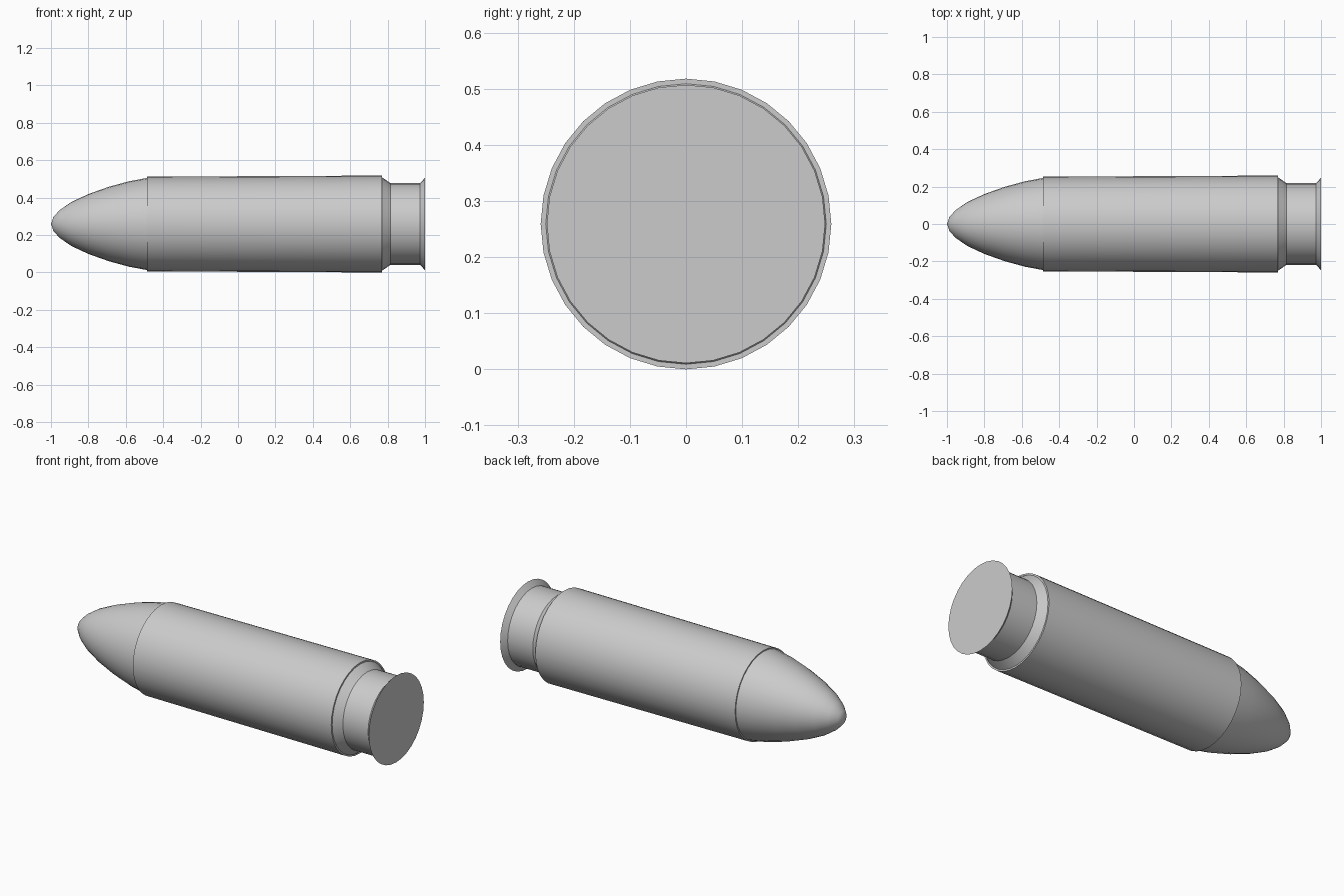
import bpy
import bmesh
from math import tau, radians

SIDES = 32
AXIS_Z = 0.259

cube = bpy.data.objects.get("Cube")
if cube:
    bpy.data.objects.remove(cube, do_unlink=True)

# Single plain grey finish
grey = bpy.data.materials.new("light_grey")
grey.use_nodes = True
colour = (0.6, 0.6, 0.6, 1)
grey.diffuse_color = colour
grey.node_tree.nodes["Principled BSDF"].inputs["Base Color"].default_value = colour


def lathe(name, profile):
    """Spin a profile of (x, radius) points about the x axis."""
    bm = bmesh.new()
    verts = [bm.verts.new((x, 0, r)) for x, r in profile]
    edges = [bm.edges.new(pair) for pair in zip(verts, verts[1:])]
    bmesh.ops.spin(bm, geom=verts + edges, cent=(0, 0, 0), axis=(1, 0, 0),
                   angle=tau, steps=SIDES, use_duplicate=False)
    bmesh.ops.remove_doubles(bm, verts=bm.verts[:], dist=0.0005)
    bmesh.ops.recalc_face_normals(bm, faces=bm.faces[:])
    mesh = bpy.data.meshes.new(name)
    bm.to_mesh(mesh)
    bm.free()
    mesh.materials.append(grey)
    obj = bpy.data.objects.new(name, mesh)
    obj.location.z = AXIS_Z
    bpy.context.collection.objects.link(obj)
    bpy.ops.object.select_all(action='DESELECT')
    obj.select_set(True)
    bpy.context.view_layer.objects.active = obj
    bpy.ops.object.shade_smooth_by_angle(angle=radians(32))
    return obj


# Rounded pointed nose, seated in the mouth of the casing
lathe("nose", [(-1, 0), (-0.986, 0.04), (-0.95, 0.077), (-0.89, 0.118),
               (-0.8, 0.16), (-0.69, 0.199), (-0.58, 0.229), (-0.487, 0.246)])

# Casing: mouth lip, slightly tapered body, groove, flared rim, flat base
lathe("casing", [(-0.487, 0.246), (-0.487, 0.253), (0.77, 0.259),
                 (0.77, 0.25), (0.815, 0.218), (0.974, 0.218),
                 (1, 0.248), (1, 0)])
